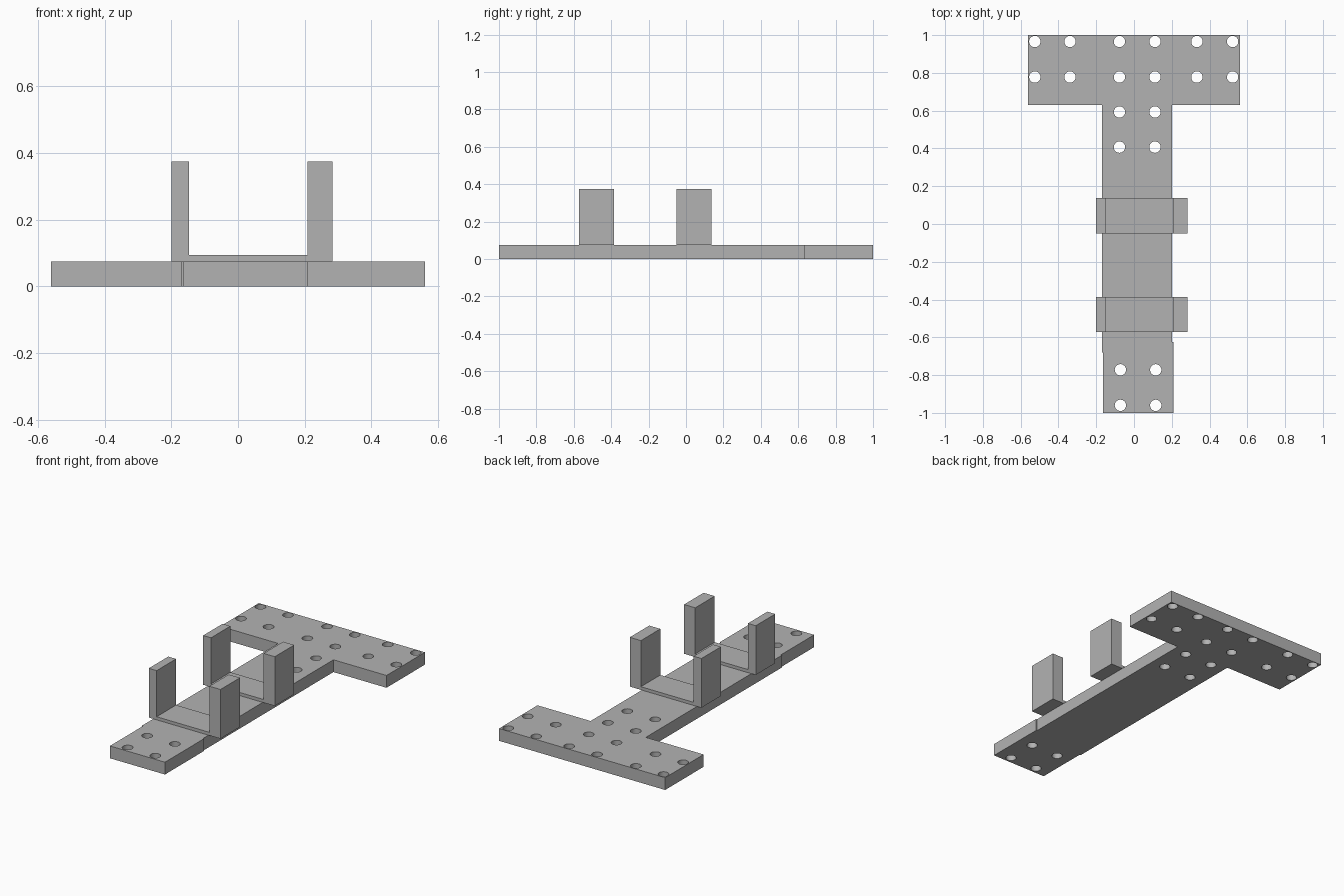
import bpy
import bmesh
from mathutils import Matrix, Vector

cube = bpy.data.objects.get("Cube")
if cube:
    bpy.data.objects.remove(cube, do_unlink=True)

THICK = 0.075

grey = bpy.data.materials.new("plain grey")
grey.use_nodes = True
COLOUR = (0.45, 0.45, 0.45, 1)
grey.diffuse_color = COLOUR
grey.node_tree.nodes["Principled BSDF"].inputs["Base Color"].default_value = COLOUR


def finish(name, bm):
    """Turn a bmesh into a named, coloured object."""
    bmesh.ops.recalc_face_normals(bm, faces=bm.faces)
    mesh = bpy.data.meshes.new(name)
    bm.to_mesh(mesh)
    bm.free()
    mesh.materials.append(grey)
    obj = bpy.data.objects.new(name, mesh)
    bpy.context.collection.objects.link(obj)
    return obj


def extrude(name, outline, offset):
    """Extrude a closed 3D outline along an offset."""
    bm = bmesh.new()
    face = bm.faces.new([bm.verts.new(p) for p in outline])
    result = bmesh.ops.extrude_face_region(bm, geom=[face], use_keep_orig=True)
    verts = [v for v in result["geom"] if isinstance(v, bmesh.types.BMVert)]
    bmesh.ops.translate(bm, verts=verts, vec=Vector(offset))
    return finish(name, bm)


# T-shaped base plate, with a slightly offset front section
outline = [(-0.56, 1), (-0.56, 0.63), (-0.17, 0.63), (-0.17, -0.68),
           (-0.163, -0.68), (-0.163, -1), (0.208, -1), (0.208, -0.625),
           (0.202, -0.625), (0.202, 0.63), (0.56, 0.63), (0.56, 1)]
plate = extrude("base_plate", [(x, y, 0) for x, y in outline], (0, 0, THICK))

# Screw holes: crossbar rows, stem rows and front rows
holes = [(x, y) for x in (-0.525, -0.339, -0.077, 0.111, 0.333, 0.522)
         for y in (0.966, 0.778)]
holes += [(x, y) for x in (-0.077, 0.111) for y in (0.593, 0.407)]
holes += [(x, y) for x in (-0.072, 0.115) for y in (-0.772, -0.96)]
bm = bmesh.new()
for x, y in holes:
    bmesh.ops.create_cone(bm, cap_ends=True, segments=32, radius1=0.03,
                          radius2=0.03, depth=0.3,
                          matrix=Matrix.Translation((x, y, THICK / 2)))
cutter = finish("hole_cutter", bm)
cutter.hide_render = True

cut = plate.modifiers.new("holes", 'BOOLEAN')
cut.operation = 'DIFFERENCE'
cut.solver = 'EXACT'
cut.object = cutter
bpy.ops.object.select_all(action='DESELECT')
plate.select_set(True)
bpy.context.view_layer.objects.active = plate
bpy.ops.object.modifier_apply(modifier=cut.name)
bpy.data.objects.remove(cutter, do_unlink=True)
bpy.ops.object.shade_smooth_by_angle()

# Two U-shaped brackets, with a thin left post and a thicker right post
TOP, FLOOR = 0.375, 0.094
profile = [(-0.2, THICK), (0.283, THICK), (0.283, TOP), (0.208, TOP),
           (0.208, FLOOR), (-0.147, FLOOR), (-0.147, TOP), (-0.2, TOP)]
for name, y in (("front_bracket", -0.573), ("rear_bracket", -0.05)):
    extrude(name, [(x, y, z) for x, z in profile], (0, 0.187, 0))
